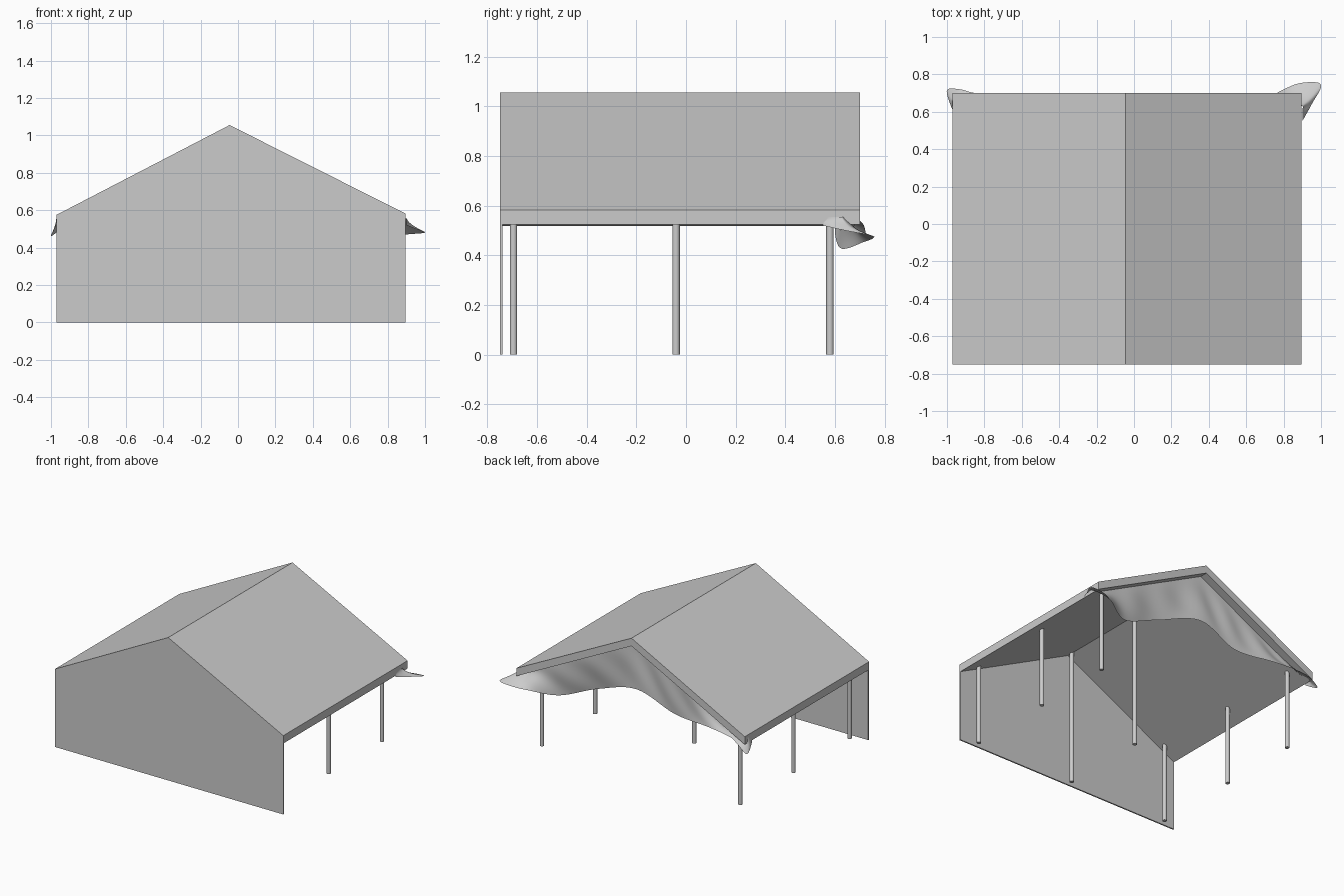
import bpy, bmesh, math
from mathutils import Vector

cube = bpy.data.objects.get("Cube")
if cube:
    bpy.data.objects.remove(cube, do_unlink=True)

# Single pale grey finish
grey = bpy.data.materials.new("pale_grey")
grey.use_nodes = True
colour = (0.6, 0.6, 0.6, 1)
grey.diffuse_color = colour
grey.node_tree.nodes["Principled BSDF"].inputs["Base Color"].default_value = colour

# Main dimensions
LEFT, RIGHT, RIDGE_X = 0.895, -0.97, -0.045
RIDGE_Z, LEFT_Z, RIGHT_Z = 1.055, 0.582, 0.575
FRONT, BACK, THICK, WALL = -0.75, 0.70, 0.058, 0.01


def underside(x):
    """Height of the roof's lower surface at x."""
    end, z = (LEFT, LEFT_Z) if x > RIDGE_X else (RIGHT, RIGHT_Z)
    t = (x - RIDGE_X) / (end - RIDGE_X)
    return RIDGE_Z + (z - RIDGE_Z) * t - THICK


def finish(name, bm, smooth=False):
    mesh = bpy.data.meshes.new(name)
    bm.to_mesh(mesh)
    bm.free()
    mesh.materials.append(grey)
    obj = bpy.data.objects.new(name, mesh)
    bpy.context.collection.objects.link(obj)
    if smooth:
        bpy.ops.object.select_all(action='DESELECT')
        obj.select_set(True)
        bpy.context.view_layer.objects.active = obj
        bpy.ops.object.shade_smooth_by_angle(angle=math.radians(40))
    return obj


def extrude_profile(name, profile, y0, y1):
    """Solid made by sweeping an x-z outline along y."""
    bm = bmesh.new()
    face = bm.faces.new([bm.verts.new((x, y0, z)) for x, z in profile])
    grown = bmesh.ops.extrude_face_region(bm, geom=[face])["geom"]
    bmesh.ops.translate(bm, vec=(0, y1 - y0, 0),
                        verts=[v for v in grown if isinstance(v, bmesh.types.BMVert)])
    bmesh.ops.recalc_face_normals(bm, faces=bm.faces)
    return finish(name, bm)


# Gable wall and pitched roof
slope = [(LEFT, LEFT_Z), (RIDGE_X, RIDGE_Z), (RIGHT, RIGHT_Z)]
extrude_profile("gable_wall", [(RIGHT, 0), (LEFT, 0)] + slope, FRONT, FRONT + WALL)
lower = [(x, z - THICK) for x, z in reversed(slope)]
extrude_profile("roof", slope + lower, FRONT + WALL, BACK)

# Round posts: three per side, two under the ridge
rows = {"left": (0.77, 3), "middle": (-0.04, 2), "right": (-0.85, 3)}
for side, (x, count) in rows.items():
    for i, y in enumerate((-0.695, -0.04, 0.58)[:count]):
        top = underside(x) + 0.005
        bm = bmesh.new()
        bmesh.ops.create_cone(bm, cap_ends=True, segments=20, radius1=0.015,
                              radius2=0.015, depth=top)
        bmesh.ops.translate(bm, verts=bm.verts, vec=(x, y, top / 2))
        finish(f"{side}_post_{i + 1}", bm, smooth=True)

# Hanging cloth: each column has a top (x, y) and a hem (x, y, z)
columns = [
    ((.9, .57), (.9, .55, .52)),
    ((.9, .61), (.95, .64, .5)),
    ((.9, .63), (1, .745, .48)),
    ((.86, .64), (.9, .755, .47)),
    ((.78, .64), (.8, .72, .455)),
    ((.6, .64), (.6, .62, .43)),
    ((.3, .64), (.3, .6, .55)),
    ((-.045, .64), (-.045, .64, .655)),
    ((-.35, .64), (-.35, .63, .55)),
    ((-.65, .64), (-.65, .67, .55)),
    ((-.85, .65), (-.85, .7, .54)),
    ((-.95, .66), (-.93, .72, .51)),
    ((-.97, .66), (-1, .715, .46)),
    ((-.97, .62), (-.975, .62, .51)),
]


def spline(points, steps):
    """Smooth curve passing through all the points."""
    out = []
    for i in range(len(points) - 1):
        a, b = points[max(i - 1, 0)], points[i]
        c, d = points[i + 1], points[min(i + 2, len(points) - 1)]
        for s in range(steps):
            t = s / steps
            out.append(b + (c - a) * t / 2 + (a * 2 - b * 5 + c * 4 - d) * t * t / 2
                       + (b * 3 - a - c * 3 + d) * t ** 3 / 2)
    return out + [points[-1]]


STEPS, ROWS = 8, 10
tops = spline([Vector((x, y, 0)) for (x, y), hem in columns], STEPS)
hems = spline([Vector(hem) for top, hem in columns], STEPS)
bm = bmesh.new()
grid = []
for top, hem in zip(tops, hems):
    top.z = max(underside(top.x), 0.555)
    strip = []
    for r in range(ROWS + 1):
        t = r / ROWS
        p = top.lerp(hem, t ** 1.6)
        p.z = top.z + (hem.z - top.z) * t
        p.y += 0.006 * math.sin(math.pi * t) * math.sin(23 * top.x + 4 * t)
        strip.append(bm.verts.new(p))
    grid.append(strip)
for a, b in zip(grid, grid[1:]):
    for r in range(ROWS):
        bm.faces.new((a[r], b[r], b[r + 1], a[r + 1]))
bmesh.ops.recalc_face_normals(bm, faces=bm.faces)
finish("hanging_cloth", bm, smooth=True)
